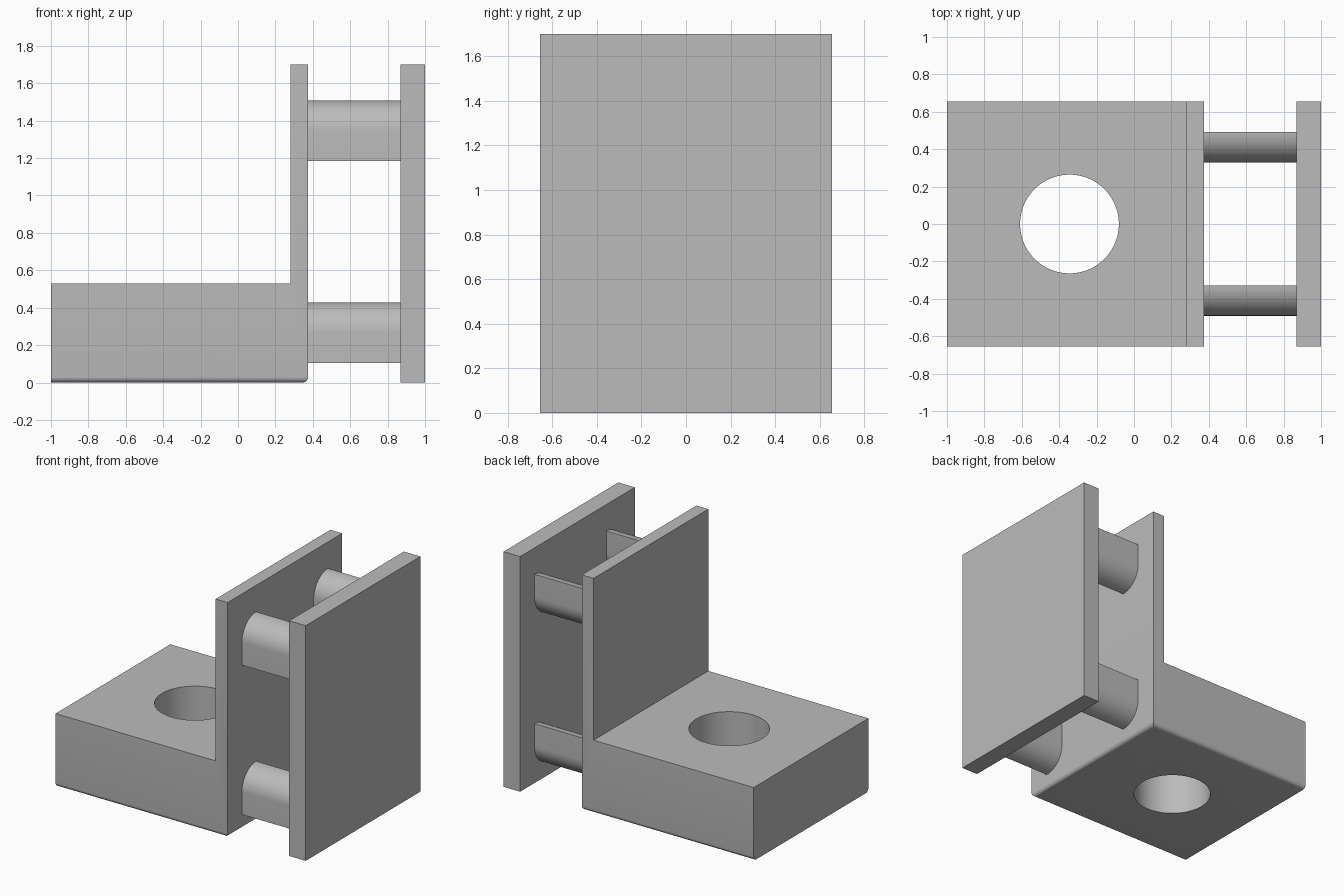
import bpy, bmesh, math

cube = bpy.data.objects.get("Cube")
if cube:
    bpy.data.objects.remove(cube, do_unlink=True)

GREY = (0.5, 0.5, 0.5, 1)
grey = bpy.data.materials.new("plain grey")
grey.use_nodes = True
grey.diffuse_color = GREY
grey.node_tree.nodes["Principled BSDF"].inputs["Base Color"].default_value = GREY


def prism(name, points, offset, fillet=None, radius=0.03):
    """Extrude a closed profile by offset, optionally rounding chosen edges."""
    bm = bmesh.new()
    face = bm.faces.new([bm.verts.new(p) for p in points])
    top = bmesh.ops.extrude_face_region(bm, geom=[face])["geom"]
    bmesh.ops.translate(bm, vec=offset,
                        verts=[v for v in top if isinstance(v, bmesh.types.BMVert)])
    bmesh.ops.recalc_face_normals(bm, faces=bm.faces)
    if fillet:
        bmesh.ops.bevel(bm, geom=[e for e in bm.edges if fillet(e)], offset=radius,
                        segments=6, profile=0.5, affect='EDGES')
    mesh = bpy.data.meshes.new(name)
    bm.to_mesh(mesh)
    bm.free()
    mesh.materials.append(grey)
    obj = bpy.data.objects.new(name, mesh)
    bpy.context.collection.objects.link(obj)
    return obj


def activate(obj):
    bpy.ops.object.select_all(action='DESELECT')
    obj.select_set(True)
    bpy.context.view_layer.objects.active = obj


def smooth(obj):
    activate(obj)
    bpy.ops.object.shade_smooth_by_angle(angle=math.radians(30))


HALF, HEIGHT = 0.655, 1.70           # half depth and full height
WALL, INNER, OUTER = 0.28, 0.375, 0.868
BASE_TOP = 0.53


# Block and upright wall in one piece, underside rounded except at the far end
def underside(edge):
    ends = [v.co for v in edge.verts]
    return all(c.z < 0.001 for c in ends) and any(c.x > -0.99 for c in ends)


outline = [(-1, 0), (INNER, 0), (INNER, HEIGHT), (WALL, HEIGHT),
           (WALL, BASE_TOP), (-1, BASE_TOP)]
block = prism("block_with_wall", [(x, -HALF, z) for x, z in outline],
              (0, 2 * HALF, 0), underside)

# Round hole through the block
bpy.ops.mesh.primitive_cylinder_add(vertices=96, radius=0.264, depth=2,
                                    location=(-0.345, 0, 0.2))
cutter = bpy.context.object
cutter.name = "hole_cutter"
cutter.hide_render = True
cutter.data.materials.append(grey)
hole = block.modifiers.new("hole", 'BOOLEAN')
hole.operation = 'DIFFERENCE'
hole.solver = 'EXACT'
hole.object = cutter
activate(block)
bpy.ops.object.modifier_apply(modifier="hole")
bpy.data.objects.remove(cutter, do_unlink=True)
smooth(block)

# Outer plate
prism("outer_plate", [(OUTER, -HALF, 0), (OUTER, HALF, 0),
                      (OUTER, HALF, HEIGHT), (OUTER, -HALF, HEIGHT)],
      (1 - OUTER, 0, 0))

# Four connecting pegs, rounded at the upper front and lower back
R, STEPS = 0.162, 16
arc = [(R * math.cos(a), R * math.sin(a))
       for a in (math.pi / 2 * (1 + i / STEPS) for i in range(STEPS + 1))]
half = [(y + R / 2, z) for y, z in arc]
leaf = half + [(-y, -z) for y, z in half]
for side, y in (("front", -0.41), ("back", 0.41)):
    for level, z in (("lower", 0.267), ("upper", 1.347)):
        peg = prism(f"{level}_{side}_peg",
                    [(INNER, y + dy, z + dz) for dy, dz in leaf],
                    (OUTER - INNER, 0, 0))
        smooth(peg)
